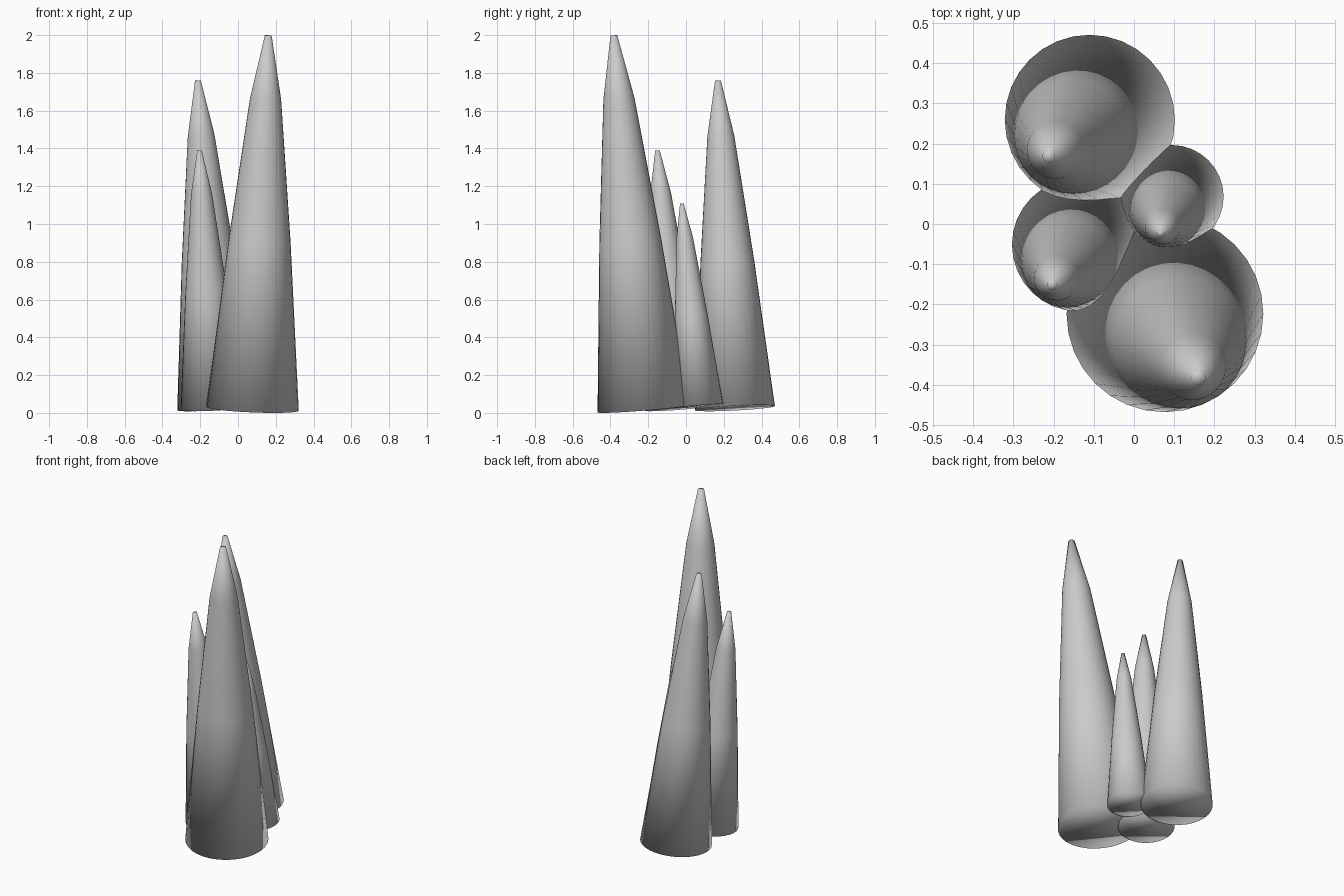
import bpy, bmesh, math
from mathutils import Vector

if "Cube" in bpy.data.objects:
    bpy.data.objects.remove(bpy.data.objects["Cube"])

SIDES = 32
# shared silhouette: (fraction along axis, fraction of base radius)
PROFILE = [(0.0, 1.0), (0.45, 0.67), (0.83, 0.337), (1.0, 0.074)]


def spike(name, base, tip, radius):
    """Tapered spike leaning from base to tip, rings square to its axis."""
    base, tip = Vector(base), Vector(tip)
    axis = tip - base
    rot = Vector((0, 0, 1)).rotation_difference(axis)
    bm = bmesh.new()
    rings = []
    for t, f in PROFILE:
        ring = []
        for i in range(SIDES):
            a = 2 * math.pi * i / SIDES
            p = Vector((math.cos(a), math.sin(a), 0)) * radius * f
            ring.append(bm.verts.new(base + axis * t + rot @ p))
        rings.append(ring)
    # side walls
    for lo, hi in zip(rings, rings[1:]):
        for i in range(SIDES):
            j = (i + 1) % SIDES
            bm.faces.new((lo[i], lo[j], hi[j], hi[i]))
    # end caps
    bm.faces.new(rings[0][::-1])
    bm.faces.new(rings[-1])
    for face in bm.faces:
        face.smooth = True
    mesh = bpy.data.meshes.new(name)
    bm.to_mesh(mesh)
    bm.free()
    obj = bpy.data.objects.new(name, mesh)
    bpy.context.collection.objects.link(obj)
    return obj


# cluster of four leaning spikes
spike("tall_spike", (0.077, -0.224, 0.022), (0.160, -0.382, 1.998), 0.245)
spike("back_spike", (-0.110, 0.259, 0.025), (-0.212, 0.169, 1.759), 0.212)
spike("left_spike", (-0.138, -0.052, 0.023), (-0.204, -0.151, 1.389), 0.166)
spike("small_spike", (0.094, 0.068, 0.037), (0.066, -0.022, 1.109), 0.129)
